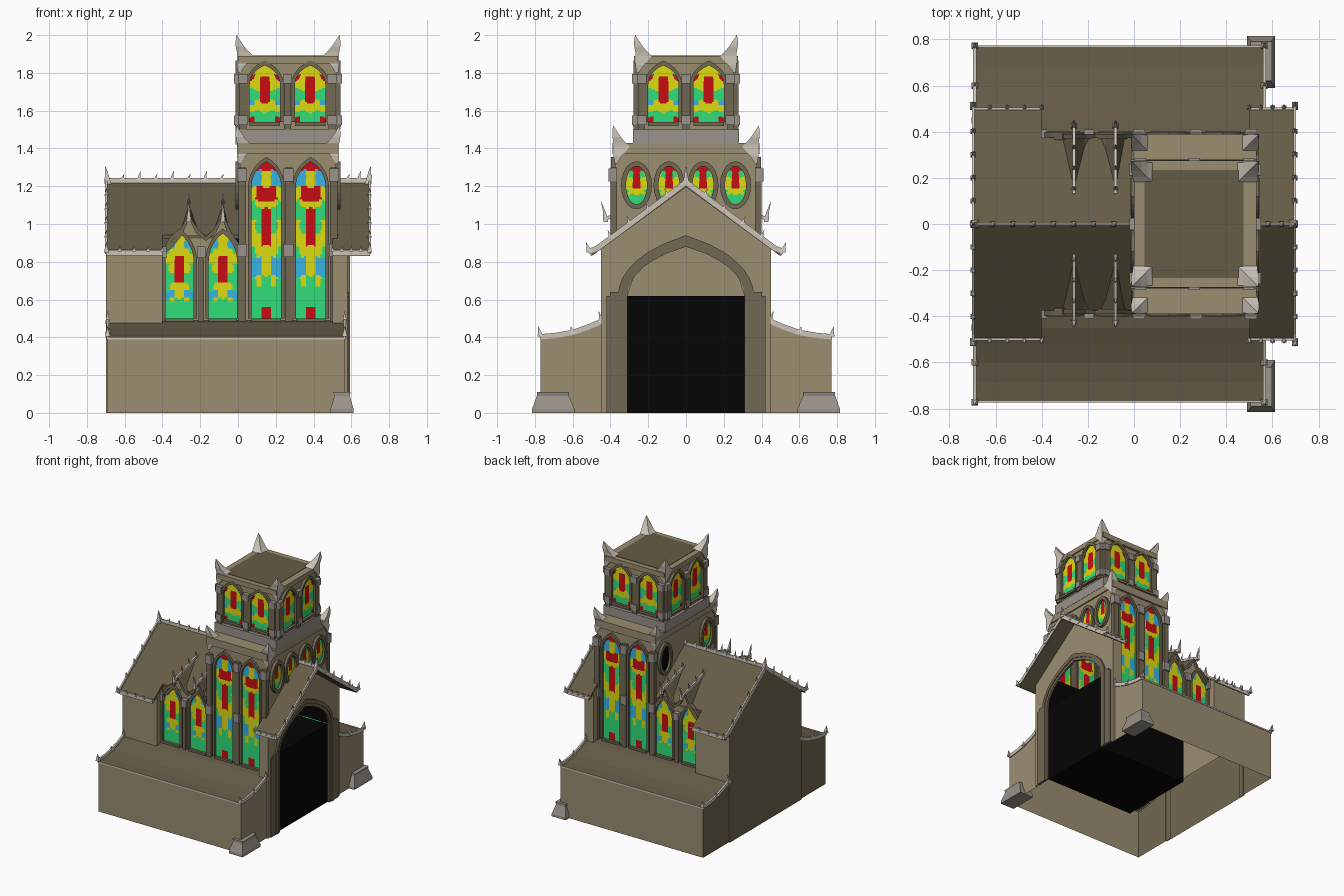
import bpy, bmesh, math
from mathutils import Vector as V

if "Cube" in bpy.data.objects:
    bpy.data.objects.remove(bpy.data.objects["Cube"])

SRGB = {"wall_stone": (155, 142, 113), "roof_brown": (101, 92, 71), "frame_brown": (114, 104, 83),
        "grey_stone": (154, 147, 139), "pale_stone": (204, 196, 185), "doorway_black": (4, 4, 4),
        "glass_red": (200, 12, 18), "glass_yellow": (222, 219, 16),
        "glass_green": (48, 222, 122), "glass_blue": (54, 180, 228)}
MATS = {}
for n, c in SRGB.items():
    MATS[n] = bpy.data.materials.new(n)
    MATS[n].diffuse_color = [((v / 255 + .055) / 1.055) ** 2.4 for v in c] + [1]
WALL, ROOF, FRAME, GREY, PALE, BLACK = list(SRGB)[:6]
GLASS = {n[6].upper(): n for n in SRGB if n.startswith("glass")}
parts = {}


def add(part, mat, verts, faces, out=None):
    """Append faces to a part; 'out' orients open sheets, closed pieces are recalculated."""
    bm, slots = parts.setdefault(part, (bmesh.new(), []))
    vs = [bm.verts.new(v) for v in verts]
    new = []
    for i, f in enumerate(faces):
        m = mat if isinstance(mat, str) else mat[i]
        if m not in slots:
            slots.append(m)
        face = bm.faces.new([vs[k] for k in f])
        face.material_index = slots.index(m)
        face.normal_update()
        if out and face.normal.dot(V(out)) < 0:
            face.normal_flip()
        new.append(face)
    if not out:
        bmesh.ops.recalc_face_normals(bm, faces=new)


def poly(part, mat, pts, out):
    add(part, mat, pts, [range(len(pts))], out)


def strip(part, mat, a, b, out):
    n = len(a)
    add(part, mat, list(a) + list(b), [(i, i + 1, n + i + 1, n + i) for i in range(n - 1)], out)


def loft(part, mat, rings, closed=False):
    k, n = len(rings[0]), len(rings)
    faces = [(i * k + j, i * k + (j + 1) % k, (i + 1) % n * k + (j + 1) % k, (i + 1) % n * k + j)
             for i in range(n if closed else n - 1) for j in range(k)]
    if not closed:
        faces += [range(k), range((n - 1) * k, n * k)]
    add(part, mat, [p for r in rings for p in r], faces)


def rect(x0, x1, y0, y1, z):
    return [(x0, y0, z), (x1, y0, z), (x1, y1, z), (x0, y1, z)]


def box(part, mat, x0, x1, y0, y1, z0, z1):
    loft(part, mat, [rect(x0, x1, y0, y1, z0), rect(x0, x1, y0, y1, z1)])


def beam(part, mat, pts, r, h=None):
    """Bar along a path, r = half width, h = half height."""
    pts = [V(p) for p in pts]
    rings = []
    for i, p in enumerate(pts):
        t = (pts[min(i + 1, len(pts) - 1)] - pts[max(i - 1, 0)]).normalized()
        a = t.cross(V((0, 0, 1))).normalized()
        b = t.cross(a) * (h or r)
        a = a * r
        rings.append([p + a + b, p - a + b, p - a - b, p + a - b])
    loft(part, mat, rings)


def fin(part, p, lean, h, r=.016):
    rings = []
    for f, s, l in ((-.1, 1, 0), (.4, .55, .25), (1, .05, 1)):
        x, y, z = p[0] + lean[0] * l, p[1] + lean[1] * l, p[2] + h * f
        rings.append(rect(x - r * s, x + r * s, y - r * s, y + r * s, z))
    loft(part, PALE, rings)


def horn(part, cx, cy, sx, sy, top):
    rings = []
    for dz, o, s in ((-.2, 0, .012), (-.16, .006, .045), (-.11, .004, .085), (-.09, .006, .065),
                     (-.06, .012, .045), (-.03, .012, .025), (0, .008, .002)):
        ox, oy = cx + sx * o, cy + sy * o
        rings.append(rect(ox, ox - sx * s, oy, oy - sy * s, top + dz))
    loft(part, PALE, rings)


def plane(axis, s, p):
    """Map (along, depth, height) onto a wall plane facing s along the axis."""
    if axis == "x":
        return (lambda a, d, z: (p + s * d, a, z)), (s, 0, 0)
    return (lambda a, d, z: (a, p + s * d, z)), (0, s, 0)


def block(part, mat, F, a, z0, z1, hw, d):
    loft(part, mat, [[F(a - hw, -.01, z), F(a + hw, -.01, z), F(a + hw, d, z), F(a - hw, d, z)] for z in (z0, z1)])


def arch_width(z, hw, zs, zp):
    s = min(1, max(0, (z - zs) / (zp - zs)))
    return hw * (math.sqrt(4 - 3 * s * s) - 1)


def arch_frame(part, mat, F, a, hw, z0, zs, zp, w, d):
    def side(e):
        zz = [z0] + [zs + (zp + 1.4 * e - zs) * i / 7 for i in range(8)]
        return [(arch_width(z, hw + e, zs, zp + 1.4 * e), z) for z in zz]
    full = lambda l: [(a - x, z) for x, z in l] + [(a + x, z) for x, z in l[-2::-1]]
    loft(part, mat, [[F(p[0], -.01, p[1]), F(p[0], d, p[1]), F(q[0], d, q[1]), F(q[0], -.01, q[1])]
                     for p, q in zip(full(side(0)), full(side(w)))])


# stained glass bands: top of band, then colours from centre to edge
TALL = [(.08, "RGG"), (.2, "GGG"), (.27, "GYG"), (.39, "YBB"), (.46, "YYG"), (.55, "RYY"), (.62, "RGY"),
        (.71, "RGG"), (.75, "YYG"), (.84, "RRY"), (.94, "YBB"), (2, "RRB")]
SHORT = [(.18, "GGG"), (.24, "GYG"), (.33, "YBB"), (.42, "YYG"), (.55, "RGG"), (.64, "RYG"), (.75, "RYY"),
         (.82, "YYG"), (.91, "YBB"), (2, "YYB")]
UPPER = [(.08, "GGR"), (.18, "GGG"), (.32, "YYY"), (.4, "RYB"), (.58, "RGG"), (.72, "RYY"), (.82, "RYR"),
         (.9, "YYG"), (2, "YYG")]
ROUND = [(.25, "GGG"), (.4, "YYG"), (.7, "RYY"), (.85, "RGY"), (2, "RRG")]


def glass(F, nrm, a, hw, z0, z1, width, bands, rows):
    cols, mats = 18, []
    grid = [(u * 2 / cols - 1, z0 + (z1 - z0) * r / rows) for r in range(rows + 1) for u in range(cols + 1)]
    faces = [(r * (cols + 1) + c, r * (cols + 1) + c + 1, (r + 1) * (cols + 1) + c + 1, (r + 1) * (cols + 1) + c)
             for r in range(rows) for c in range(cols)]
    for r in range(rows):
        for c in range(cols):
            t = (r + .5) / rows
            u = abs((c + .5) * 2 / cols - 1) * width(z0 + (z1 - z0) * t) / hw
            tt = t + .006 / (z1 - z0) * math.sin(6 * u + 9 * t)
            row = next(b for lim, b in bands if tt < lim)
            k = u + .05 * math.sin(40 * t)
            mats.append(GLASS[row[0 if u < .32 else 1 if k < .7 else 2]])
    for side in (1, -1):
        pts = [F(a + u * max(width(z), .001), side * .004, z) for u, z in grid]
        add("stained_glass", mats, pts, faces, [side * k for k in nrm])


def window(F, nrm, a, hw, z0, zs, zp, bands, rows):
    glass(F, nrm, a, hw, z0, zp, lambda z: arch_width(z, hw, zs, zp), bands, rows)
    arch_frame("window_frames", FRAME, F, a, hw, z0, zs, zp, .018, .022)
    block("window_sills", FRAME, F, a, z0 - .02, z0, hw, .025)


def round_window(F, nrm, a, hw, z0, z1, dark=False):
    zc, rz = (z0 + z1) / 2, (z1 - z0) / 2
    if not dark:
        glass(F, nrm, a, hw, z0, z1, lambda z: hw * math.sqrt(max(0, 1 - abs((z - zc) / rz) ** 2.5)), ROUND, 24)
    rings = []
    for i in range(20):
        c, s = math.cos(i * math.pi / 10), math.sin(i * math.pi / 10)
        pt = lambda e, d: F(a + (hw + e) * c, d, zc + (rz + e) * s)
        rings.append([pt(-.004, -.01), pt(-.004, .022), pt(.022, .022), pt(.022, -.01)])
    loft("window_frames", FRAME, rings, True)
    if dark:
        poly("dark_opening", BLACK, [F(r[0][1], .004, r[0][2]) for r in rings], nrm)


# end gables, the front one pierced by the door arch
ys = [-.45, -.44, -.4, -.311] + [-.31 + .62 * i / 20 for i in range(21)] + [.311, .4, .44, .45]
gable = lambda y: 1.2 - .74 * abs(y)


def door(y):
    if abs(y) > .31001:
        return 0
    return .62 + .26 * math.sqrt((4 - (abs(y) / .31 + 1) ** 2) / 3) if abs(y) < .3099 else .62


strip("front_gable", WALL, [(.58, y, door(y)) for y in ys], [(.58, y, gable(y)) for y in ys], (1, 0, 0))
strip("back_gable", FRAME, [(-.7, y, 0) for y in ys], [(-.7, y, gable(y)) for y in ys], (-1, 0, 0))
strip("back_gable_inside", WALL, [(-.69, y, .45) for y in ys], [(-.69, y, gable(y)) for y in ys], (1, 0, 0))
box("dark_doorway", BLACK, -.22, .57, -.31, .31, 0, .62)
F, N = plane("x", 1, .58)
arch_frame("portal_arch", FRAME, F, 0, .31, 0, .62, .88, .025, .006)
arch_frame("portal_arch", FRAME, F, 0, .335, 0, .62, .905, .025, .012)

# lower tower top and upper tower body
box("tower_cornice", WALL, -.005, .53, -.39, .39, 1.37, 1.43)
box("tower_band", GREY, -.012, .532, -.28, .28, 1.42, 1.5)
box("upper_tower", WALL, .01, .52, -.255, .255, 1.49, 1.85)
box("upper_cornice", WALL, 0, .53, -.275, .275, 1.85, 1.89)
box("tower_roof", ROOF, .045, .475, -.235, .235, 1.885, 1.893)

for s in (-1, 1):
    # door jambs and dark inner linings
    block("portal_jambs", FRAME, F, s * .39, 0, .62, .032, .008)
    block("portal_jambs", FRAME, F, s * .38, .62, .64, .022, .008)
    box("dark_lining", BLACK, -.1, .57, s * .36 - .003, s * .36 + .003, .6, .92)
    # side aisles: hollow shells with a concave lean-to roof
    prof = [(.77, .395), (.69, .402), (.6, .418), (.52, .445), (.45, .475), (.37, .49)]
    strip("aisle_roof", ROOF, [(-.69, s * y, z) for y, z in prof], [(.565, s * y, z) for y, z in prof], (0, s, 3))
    poly("aisle_wall", WALL, [(-.69, s * .77, 0), (.565, s * .77, 0), (.565, s * .77, .395), (-.69, s * .77, .395)], (0, s, 0))
    for x, d in ((-.69, -1), (.565, 1)):
        poly("aisle_wall", WALL if d > 0 else FRAME, [(x, s * .4, 0), (x, s * .77, 0)]
             + [(x, s * y, z) for y, z in prof[:-1]] + [(x, s * .4, .48)], (d, 0, 0))
        beam("aisle_trim", PALE, [(x, s * y, z + .008) for y, z in prof[:5]], .007, .014)
        for y, z, h in ((.772, .41, .05), (.6, .425, .035), (.45, .48, .06)):
            fin("aisle_trim", (x, s * y, z), (0, s * .012), h, .014)
    beam("aisle_trim", PALE, [(-.69, s * .77, .395), (.565, s * .77, .395)], .004, .006)
    # corner pedestals
    lo, hi = sorted((s * .59, s * .815)), sorted((s * .62, s * .79))
    loft("corner_pedestal", GREY, [rect(.49, .612, *lo, 0), rect(.49, .612, *lo, .02),
                                   rect(.51, .592, *hi, .09), rect(.505, .597, *hi, .11)])
    # nave side walls and returns
    for x0, x1, z0 in ((-.7, -.4, .45), (.5, .58, .45), (.56, .58, 0), (-.7, -.685, 0)):
        poly("nave_wall", WALL, [(x0, s * .45, z0), (x1, s * .45, z0), (x1, s * .45, .87), (x0, s * .45, .87)], (0, s, 0))
    for x, d in ((-.4, 1), (.5, -1)):
        poly("nave_wall", WALL, [(x, s * .37, .45), (x, s * .45, .45), (x, s * .45, .87), (x, s * .37, .92)], (d, 0, 0))
    # nave roof slabs with eave and gable trim
    for x0, x1, e in ((-.7, -.4, .5), (-.4, .01, .375), (.5, .7, .5)):
        z = 1.22 - .74 * e
        loft("nave_roof", ROOF, [[(x, 0, 1.22), (x, s * e, z), (x, s * e, z - .02), (x, 0, 1.195)] for x in (x0, x1)])
        if e == .5:
            beam("roof_trim", PALE, [(x0, s * .5, .848), (x1, s * .5, .848)], .005, .015)
            for i in range(5):
                fin("roof_trim", (x0 + (x1 - x0) * i / 4, s * .503, .855), (0, s * .015), .03, .01)
    for x, d in ((-.697, -1), (.697, 1)):
        beam("roof_trim", PALE, [(x, s * .515, .855), (x, s * .47, .872), (x, s * .25, 1.035), (x, 0, 1.222)], .006, .014)
        fin("roof_trim", (x, s * .515, .855), (0, s * .015), .05, .013)
        for y in (.1, .2, .3, .4):
            fin("roof_trim", (x, s * y, 1.225 - .74 * y), (0, s * .015), .04, .011)
    # paired dormers with ridges and finials
    xs = [-.4, -.36, -.31, -.26, -.215, -.17, -.125, -.08, -.04, 0.01]
    zs = [.93, .96, 1.02, 1.12, 1.04, 1.0, 1.04, 1.12, 1.02, .95]
    front = [(x, s * .38, z - .08) for x, z in zip(xs, zs)]
    strip("dormer_roof", ROOF, front, [(x, s * .1, z) for x, z in zip(xs, zs)], (0, s * .2, 1))
    strip("dormer_wall", WALL, [(x, s * .375, .45) for x in xs], [(x, s * .375, z - .08) for x, z in zip(xs, zs)], (0, s, 0))
    beam("dormer_edge", FRAME, front, .011)
    for x in (-.26, -.08):
        beam("dormer_ridge", PALE, [(x, s * .42, 1.03), (x, s * .38, 1.045), (x, s * .13, 1.12)], .006, .009)
        fin("dormer_ridge", (x, s * .425, 1.02), (0, s * .025), .1, .013)
        for y in (.33, .24, .15):
            fin("dormer_ridge", (x, s * y, 1.15 - .28 * y), (0, s * .015), .06, .009)
    F2, N2 = plane("y", s, s * .375)
    for a in (-.31, -.08):
        window(F2, N2, a, .075, .5, .8, .95, SHORT, 45)
    for a in (-.4, -.195):
        block("window_columns", FRAME, F2, a, .47, .85, .014, .025)
        block("column_capitals", GREY, F2, a, .82, .88, .022, .035)
    # tower long sides
    poly("tower_wall", WALL, [F2(.01, 0, .45), F2(.52, 0, .45), F2(.52, 0, 1.4), F2(.01, 0, 1.4)], N2)
    for a in (.15, .385):
        window(F2, N2, a, .078, .5, 1.2, 1.33, TALL, 83)
    for a in (.022, .268, .508):
        block("window_columns", FRAME, F2, a, .47, 1.3, .02, .025)
        for z in (.86, 1.26):
            block("column_capitals", GREY, F2, a, z - .035, z + .035, .026, .036)
    # tower ends with rounded windows
    px = .52 if s > 0 else .01
    F2, N2 = plane("x", s, px)
    poly("tower_wall", WALL, [F2(-.375, 0, .93), F2(.375, 0, .93), F2(.375, 0, 1.4), F2(-.375, 0, 1.4)], N2)
    for a in (-.262, -.09, .09, .262) if s > 0 else (-.262, .262):
        round_window(F2, N2, a, .06, 1.1, 1.31, s < 0 < a)
    # upper windows on this end and this side
    for (F2, N2), c in ((plane("x", s, px), 0), (plane("y", s, s * .255), .262)):
        for a in (c - .12, c + .12):
            window(F2, N2, a, .08, 1.54, 1.74, 1.84, UPPER, 40)
        for a in (c - .235, c, c + .235):
            block("window_columns", FRAME, F2, a, 1.5, 1.78, .018, .022)
            for z in (1.55, 1.77):
                block("column_capitals", GREY, F2, a, z - .025, z + .025, .025, .03)
    # corner horns
    for x, d in ((0, -1), (.53, 1)):
        horn("upper_horns", x, s * .262, d, s, 2.0)
        horn("lower_horns", x, s * .378, d, s, 1.52)

# ridge cresting
for x0, x1, n in ((-.7, 0, 9), (.52, .7, 4)):
    beam("ridge_crest", PALE, [(x0, 0, 1.228), (x1, 0, 1.228)], .004, .015)
    for i in range(n):
        fin("ridge_crest", (x0 + (x1 - x0) * i / (n - 1), 0, 1.235), (.01, 0), .03 if i % 2 else .045, .011)
for x, d in ((-.69, -1), (.69, 1)):
    fin("ridge_crest", (x, 0, 1.22), (d * .012, 0), .085, .018)

# turn the collected parts into objects
for name, (bm, slots) in parts.items():
    me = bpy.data.meshes.new(name)
    bm.to_mesh(me)
    bm.free()
    for m in slots:
        me.materials.append(MATS[m])
    bpy.context.collection.objects.link(bpy.data.objects.new(name, me))

for m in bpy.data.materials:
    if m.users and not m.is_grease_pencil:
        m.use_nodes = True
        m.node_tree.nodes["Principled BSDF"].inputs["Base Color"].default_value = m.diffuse_color
